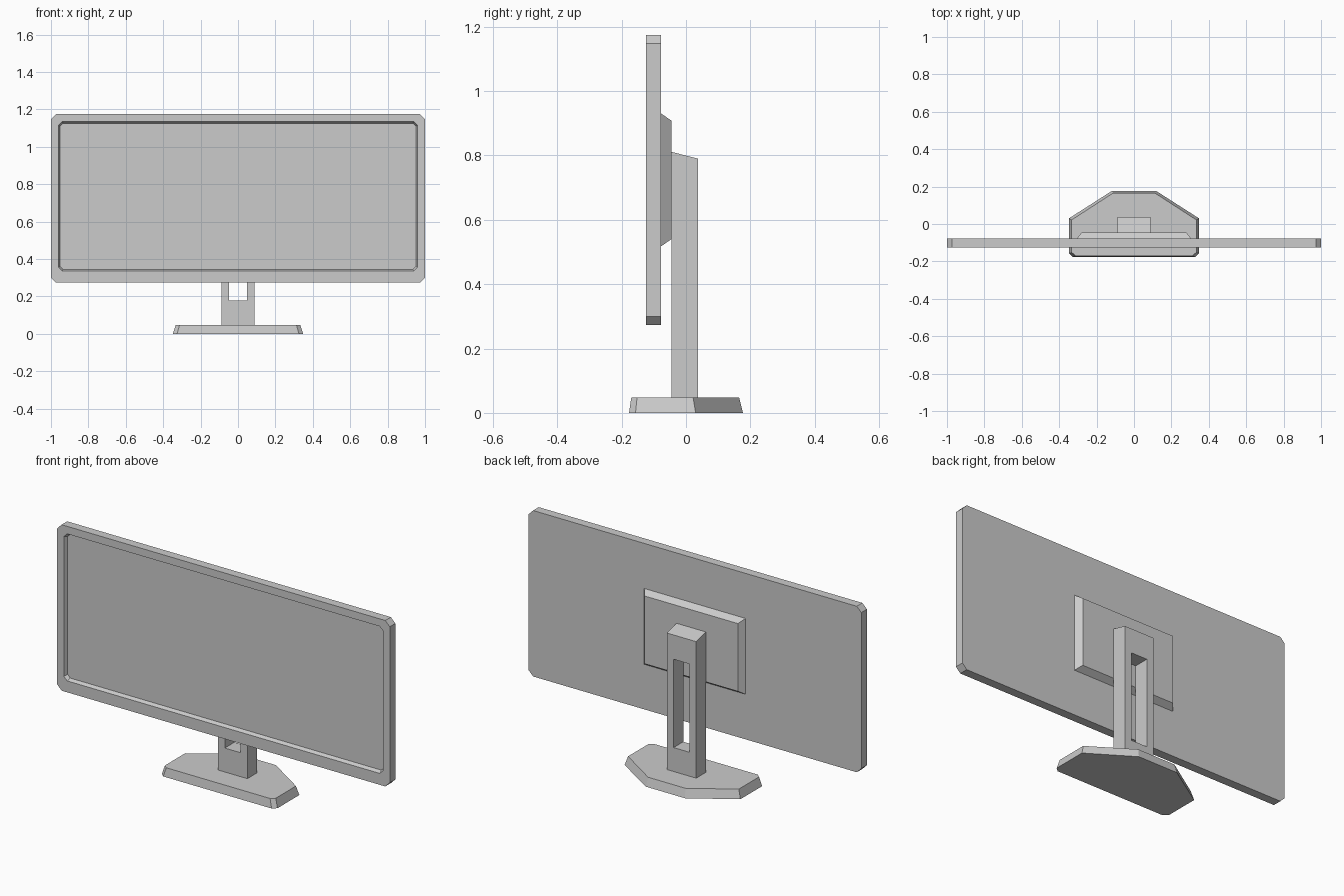
import bpy, bmesh

# Remove the default cube
cube = bpy.data.objects.get("Cube")
if cube:
    bpy.data.objects.remove(cube, do_unlink=True)

# Single grey plastic
grey = bpy.data.materials.new("grey plastic")
grey.use_nodes = True
colour = (0.6, 0.6, 0.6, 1)
grey.diffuse_color = colour
grey.node_tree.nodes["Principled BSDF"].inputs["Base Color"].default_value = colour


def loft(name, rings, closed=False):
    """Skin matching rings of points; cap the ends or join last to first."""
    bm = bmesh.new()
    loops = [[bm.verts.new(p) for p in ring] for ring in rings]
    pairs = list(zip(loops, loops[1:]))
    if closed:
        pairs.append((loops[-1], loops[0]))
    else:
        bm.faces.new(loops[0])
        bm.faces.new(loops[-1])
    for a, b in pairs:
        n = len(a)
        for i in range(n):
            j = (i + 1) % n
            bm.faces.new((a[i], a[j], b[j], b[i]))
    bmesh.ops.recalc_face_normals(bm, faces=bm.faces)
    mesh = bpy.data.meshes.new(name)
    bm.to_mesh(mesh)
    bm.free()
    mesh.materials.append(grey)
    obj = bpy.data.objects.new(name, mesh)
    bpy.context.collection.objects.link(obj)
    return obj


def rect(half, low, high, y):
    """Upright rectangle, centred on x."""
    return [(-half, y, low), (half, y, low), (half, y, high), (-half, y, high)]


def cut_rect(half, low, high, y, c):
    """Upright rectangle with clipped corners."""
    right = [(half - c, y, low), (half, y, low + c),
             (half, y, high - c), (half - c, y, high)]
    return right + [(-x, y, z) for x, y, z in reversed(right)]


def foot_ring(outline, z):
    """Mirror the right half of the foot outline at height z."""
    right = [(x, y, z) for x, y in outline]
    return right + [(-x, y, z) for x, y, z in reversed(right)]


# Display panel with a recessed screen
loft("display_panel", [
    cut_rect(1.0, 0.273, 1.175, -0.077, 0.027),
    cut_rect(1.0, 0.273, 1.175, -0.125, 0.027),
    cut_rect(0.96, 0.335, 1.134, -0.125, 0.02),
    cut_rect(0.951, 0.344, 1.125, -0.105, 0.016),
])

# Tapered mounting plate on the back
loft("mounting_plate", [
    rect(0.305, 0.518, 0.93, -0.077),
    rect(0.28, 0.54, 0.908, -0.045),
])

# Stand column with a sloped top and a cable slot through it
loft("stand_column", [
    rect(0.088, 0.048, 0.811, -0.045),
    rect(0.088, 0.048, 0.79, 0.038),
    rect(0.048, 0.178, 0.658, 0.038),
    rect(0.048, 0.178, 0.658, -0.045),
], closed=True)

# Foot with sloped sides
loft("stand_foot", [
    foot_ring([(0.326, -0.177), (0.348, -0.157), (0.348, 0.03), (0.118, 0.177)], 0),
    foot_ring([(0.312, -0.17), (0.333, -0.152), (0.333, 0.022), (0.112, 0.165)], 0.048),
])
